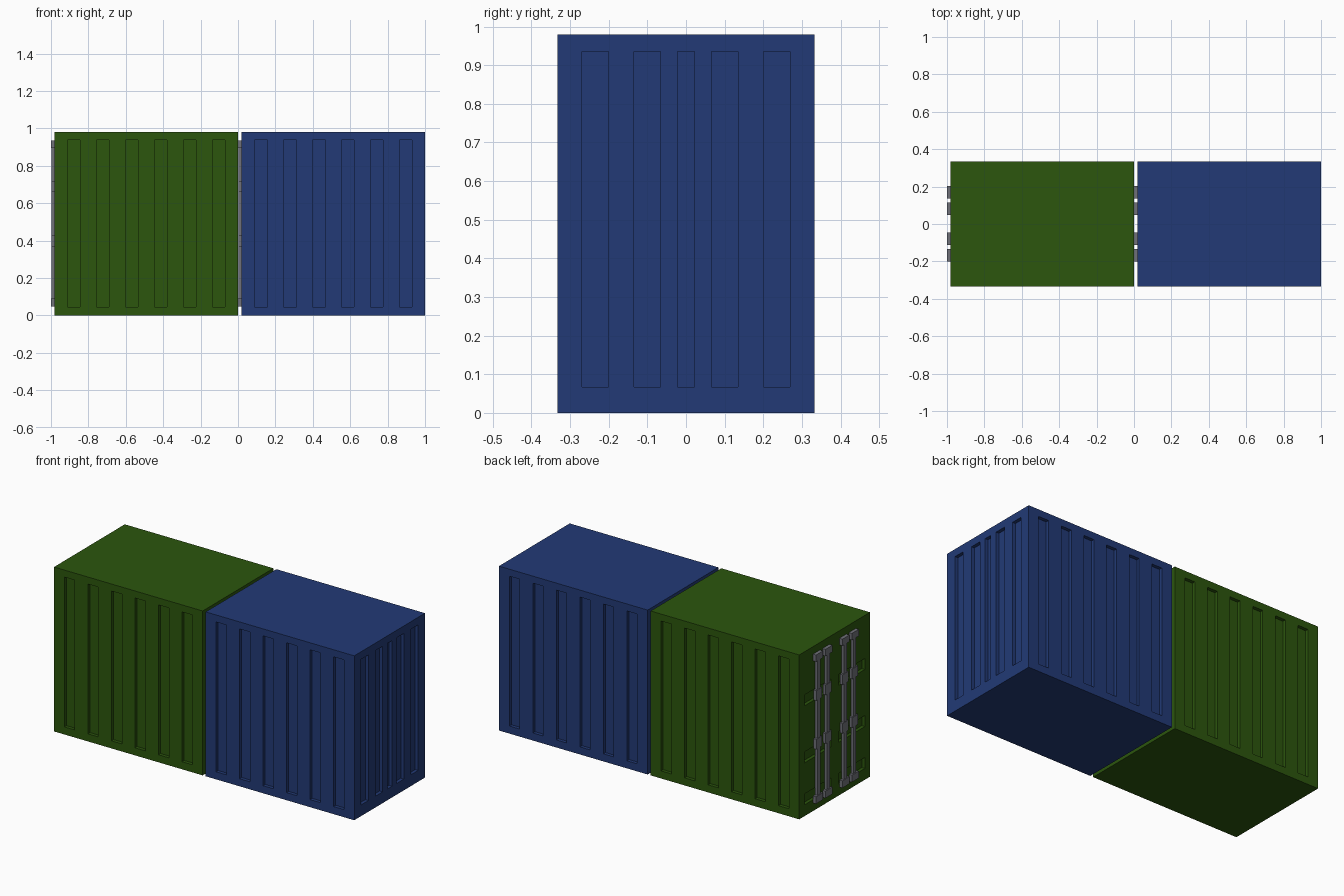
import bpy
import bmesh
from mathutils import Matrix, Vector

if "Cube" in bpy.data.objects:
    bpy.data.objects.remove(bpy.data.objects["Cube"])

LENGTH, HALF_Y, HEIGHT = 0.98, 0.333, 0.98
DEPTH = 0.02


def material(name, rgb):
    mat = bpy.data.materials.new(name)
    mat.use_nodes = True
    colour = (*rgb, 1)
    mat.diffuse_color = colour
    mat.node_tree.nodes["Principled BSDF"].inputs["Base Color"].default_value = colour
    return mat


def boxes(name, extents, mat=None):
    """One object made of boxes, each given as x, y and z ranges."""
    bm = bmesh.new()
    for ranges in extents:
        low, high = (Vector(v) for v in zip(*ranges))
        size = Matrix.Diagonal((*(high - low), 1))
        bmesh.ops.create_cube(bm, size=1, matrix=Matrix.Translation((low + high) / 2) @ size)
    mesh = bpy.data.meshes.new(name)
    bm.to_mesh(mesh)
    bm.free()
    obj = bpy.data.objects.new(name, mesh)
    bpy.context.collection.objects.link(obj)
    if mat:
        mesh.materials.append(mat)
    return obj


def around(centre, width):
    return (centre - width / 2, centre + width / 2)


def recesses(x0):
    """Pockets for the long sides, the closed end and the doors."""
    x1, out = x0 + LENGTH, 0.05
    pockets = []
    for i in range(6):
        x = around(x0 + LENGTH / 2 + (i - 2.5) * 0.155, 0.068)
        for y in ((-HALF_Y - out, -HALF_Y + DEPTH), (HALF_Y - DEPTH, HALF_Y + out)):
            pockets.append((x, y, (0.045, 0.938)))
    for y, width in ((-0.235, 0.068), (-0.1, 0.068), (0, 0.044), (0.1, 0.068), (0.235, 0.068)):
        pockets.append(((x1 - DEPTH, x1 + out), around(y, width), (0.067, 0.935)))
    for z in (0.1, 0.35, 0.69):
        for side in (-1, 1):
            pockets.append(((x0 - out, x0 + DEPTH), around(side * 0.16, 0.25), around(z, 0.065)))
    return pockets


def container(label, x0, paint, metal):
    # Corrugated body
    body = boxes(label + "_container_body", [((x0, x0 + LENGTH), (-HALF_Y, HALF_Y), (0, HEIGHT))], paint)
    cutter = boxes(label + "_recess_cutter", recesses(x0))
    cutter.hide_render = True
    mod = body.modifiers.new("Recesses", 'BOOLEAN')
    mod.operation, mod.solver, mod.object = 'DIFFERENCE', 'EXACT', cutter
    bpy.context.view_layer.objects.active = body
    bpy.ops.object.modifier_apply(modifier=mod.name)
    bpy.data.objects.remove(cutter)

    # Door locking bars with end blocks and clamps
    for i, y in enumerate((-0.167, -0.078, 0.082, 0.17)):
        rod = ((x0 - 0.016, x0), around(y, 0.028), (0.06, 0.92))
        ends = [((x0 - 0.02, x0), around(y, 0.066), z) for z in ((0.048, 0.09), (0.895, 0.935))]
        clamps = [((x0 - 0.018, x0), around(y, 0.056), around(z, 0.06)) for z in (0.4, 0.69)]
        boxes(f"{label}_locking_bar_{i + 1}", [rod] + ends + clamps, metal)


green = material("green paint", (0.025, 0.093, 0.004))
blue = material("blue paint", (0.016, 0.042, 0.181))
steel = material("grey steel", (0.16, 0.165, 0.19))

container("green", -0.98, green, steel)
container("blue", 0.02, blue, steel)
